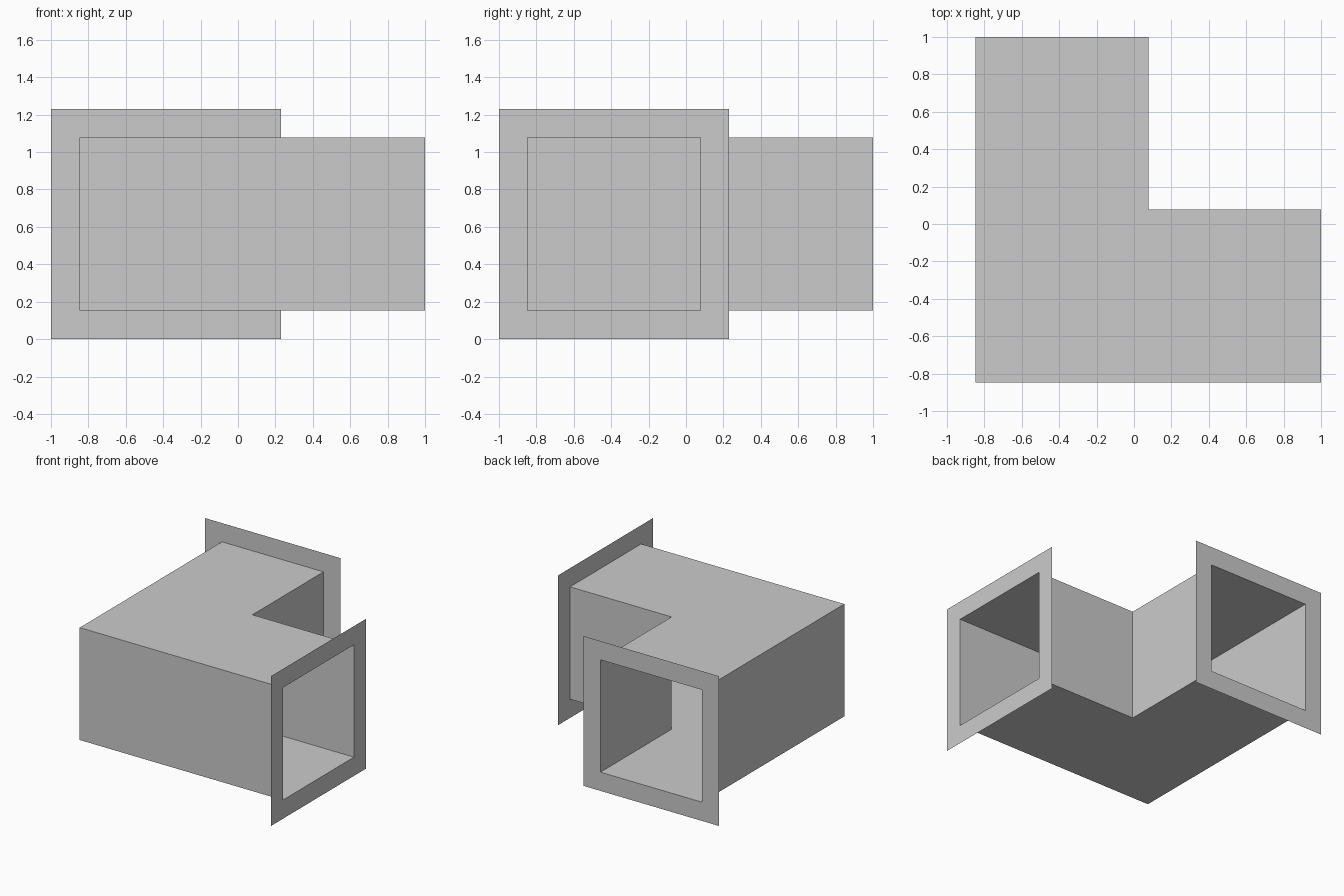
import bpy, bmesh

if "Cube" in bpy.data.objects:
    bpy.data.objects.remove(bpy.data.objects["Cube"])

U = 1 / 13                        # model unit
LO, HI = -11 * U, U               # duct side walls
Z0, Z1 = 2 * U, 14 * U            # duct floor and roof
RIM = 2 * U                       # flange width


def make_object(name, bm):
    mesh = bpy.data.meshes.new(name)
    bm.to_mesh(mesh)
    bm.free()
    obj = bpy.data.objects.new(name, mesh)
    bpy.context.collection.objects.link(obj)
    return obj


# Elbow duct: L-shaped thin shell, open at both ends
outline = [(1, LO), (1, HI), (HI, HI), (HI, 1), (LO, 1), (LO, LO)]
open_edges = {0, 3}
bm = bmesh.new()
low = [bm.verts.new((x, y, Z0)) for x, y in outline]
top = [bm.verts.new((x, y, Z1)) for x, y in outline]
bm.faces.new(low[::-1])
bm.faces.new(top)
for i in range(6):
    if i not in open_edges:
        j = (i + 1) % 6
        bm.faces.new((low[i], low[j], top[j], top[i]))
make_object("elbow_duct", bm)


# Flat square flange around each opening
def flange(name, place, flip):
    inner = [(LO, Z0), (HI, Z0), (HI, Z1), (LO, Z1)]
    signs = [(-1, -1), (1, -1), (1, 1), (-1, 1)]
    outer = [(a + s * RIM, z + t * RIM) for (a, z), (s, t) in zip(inner, signs)]
    bm = bmesh.new()
    vi = [bm.verts.new(place(a, z)) for a, z in inner]
    vo = [bm.verts.new(place(a, z)) for a, z in outer]
    for i in range(4):
        j = (i + 1) % 4
        quad = [vo[i], vo[j], vi[j], vi[i]]
        bm.faces.new(quad[::-1] if flip else quad)
    make_object(name, bm)


flange("right_flange", lambda a, z: (1, a, z), False)
flange("back_flange", lambda a, z: (a, 1, z), True)
